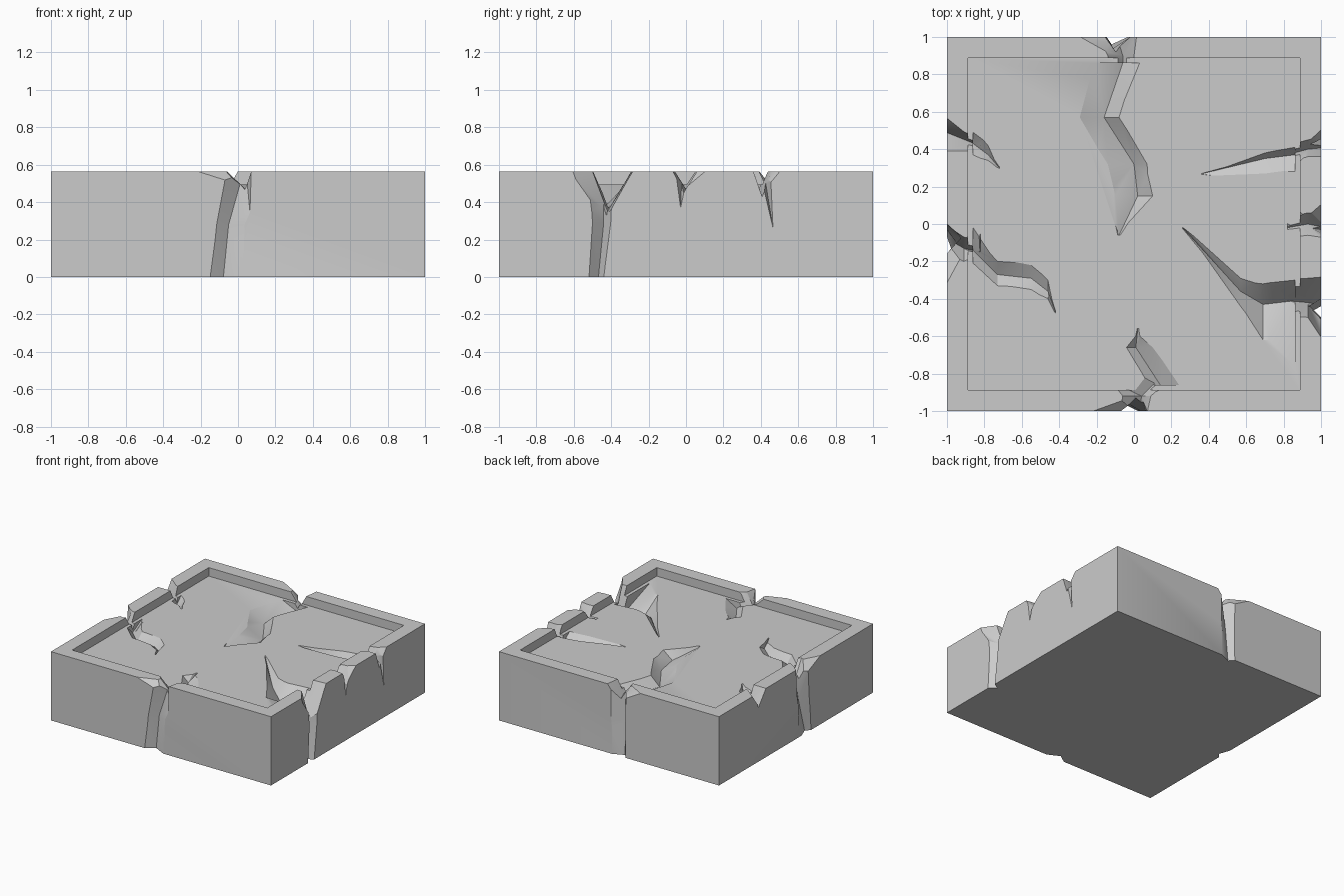
import bpy, bmesh

if "Cube" in bpy.data.objects:
    bpy.data.objects.remove(bpy.data.objects["Cube"])

TOP, FLOOR, INNER = 0.565, 0.495, 0.84

# Square slab with a sunken panel inside a raised rim
bm = bmesh.new()
bmesh.ops.create_cube(bm, size=2)
for v in bm.verts:
    v.co.z = TOP if v.co.z > 0 else 0
top = max(bm.faces, key=lambda f: f.calc_center_median().z)
bmesh.ops.inset_region(bm, faces=[top], thickness=1 - INNER)
panel = bmesh.ops.extrude_face_region(bm, geom=[top])["geom"]
bm.faces.remove(top)
for v in [g for g in panel if isinstance(g, bmesh.types.BMVert)]:
    v.co.z = FLOOR
bmesh.ops.recalc_face_normals(bm, faces=bm.faces)
mesh = bpy.data.meshes.new("cracked_slab")
bm.to_mesh(mesh)
bm.free()
slab = bpy.data.objects.new("cracked_slab", mesh)
bpy.context.collection.objects.link(slab)


def cut(sections):
    """Loft three-point sections into a wedge and subtract it from the slab."""
    bm = bmesh.new()
    rings = [[bm.verts.new(p) for p in s] for s in sections]
    bm.faces.new(rings[0])
    bm.faces.new(rings[-1])
    for r, q in zip(rings, rings[1:]):
        for i in range(3):
            j = (i + 1) % 3
            bm.faces.new((r[i], r[j], q[j], q[i]))
    bmesh.ops.triangulate(bm, faces=bm.faces)
    bmesh.ops.recalc_face_normals(bm, faces=bm.faces)
    me = bpy.data.meshes.new("crack_cutter")
    bm.to_mesh(me)
    bm.free()
    cutter = bpy.data.objects.new("crack_cutter", me)
    cutter.hide_render = True
    bpy.context.collection.objects.link(cutter)
    mod = slab.modifiers.new("crack", "BOOLEAN")
    mod.operation, mod.solver, mod.object = "DIFFERENCE", "EXACT", cutter
    bpy.context.view_layer.objects.active = slab
    bpy.ops.object.modifier_apply(modifier=mod.name)
    bpy.data.objects.remove(cutter)


def crack(run, surf, *secs):
    """V groove along an axis: (position, low edge, valley, high edge, valley z)."""
    out = []
    for t, a, v, b, z in secs:
        zt = surf + 0.03
        k = (zt - z) / (surf - z) if surf - z > 0.03 else 1.3
        pts = [(v + (a - v) * k, zt), (v + (b - v) * k, zt), (v, z)]
        out.append([(t, w, h) if run == "x" else (w, t, h) for w, h in pts])
    cut(out)


def groove(side, sign, *secs):
    """Upright V groove in an outer wall: (z, low edge, valley, high edge, depth)."""
    out = []
    for z, a, v, b, d in secs:
        pts = [(a, 1.02), (b, 1.02), (v, 1 - d)]
        out.append([(sign * n, w, z) if side == "x" else (w, sign * n, z)
                    for w, n in pts])
    cut(out)


# Gaps broken through the rim
crack("y", TOP, (1.03, -.34, -.1, .01, .43), (.9, -.14, -.06, .0, .46), (.82, -.26, -.06, .13, .46))
crack("y", TOP, (-1.03, -.3, .03, .07, .46), (-.92, -.06, .04, .09, .47), (-.82, -.1, .14, .3, .46))
crack("x", TOP, (-1.03, .4, .5, .59, .44), (-.88, .39, .44, .48, .46), (-.82, .34, .42, .52, .46))
crack("x", TOP, (-1.03, -.37, -.06, .01, .43), (-.91, -.2, -.13, -.07, .45), (-.82, -.17, -.15, .11, .45))
crack("x", TOP, (1.03, -.64, -.44, -.28, .28), (.93, -.5, -.42, -.29, .35), (.82, -.5, -.41, -.3, .37))
crack("x", TOP, (1.03, -.08, -.02, .13, .44), (.93, -.06, .0, .06, .47), (.82, -.07, -.02, .12, .48))
crack("x", TOP, (1.03, .36, .41, .53, .42), (.93, .36, .4, .45, .45), (.82, .28, .37, .42, .45))

# Cracks wandering over the panel
crack("y", FLOOR, (.86, -.2, -.06, .03, .43), (.57, -.29, -.16, -.08, .42),
      (.32, -.14, .0, .07, .42), (.15, -.1, .02, .1, .43), (-.06, -.1, -.08, -.06, .485))
crack("x", FLOOR, (.26, -.04, -.02, -.01, .488), (.57, -.44, -.36, -.29, .44),
      (.69, -.62, -.43, -.32, .38), (.86, -.76, -.41, -.3, .37))
crack("x", FLOOR, (.36, .26, .268, .275, .488), (.7, .27, .35, .38, .45), (.86, .28, .37, .41, .43))
crack("x", FLOOR, (-.86, -.21, -.14, -.02, .43), (-.73, -.33, -.27, -.2, .44),
      (-.55, -.35, -.29, -.22, .45), (-.46, -.4, -.36, -.3, .46), (-.42, -.49, -.47, -.45, .485))
crack("x", FLOOR, (-.86, .37, .43, .49, .44), (-.78, .34, .37, .42, .46), (-.72, .29, .3, .32, .487))
crack("y", FLOOR, (-.86, .08, .14, .24, .44), (-.66, -.04, .01, .1, .45), (-.56, .01, .02, .04, .487))

# Splits running down the outer walls
groove("y", 1, (-.02, -.17, -.12, .02, .04), (.28, -.16, -.11, .01, .06), (.6, -.17, -.09, .01, .09))
groove("y", -1, (-.02, -.18, -.08, .06, .05), (.28, -.14, -.05, .07, .05), (.6, -.08, .04, .08, .08))
groove("x", -1, (-.02, -.22, -.16, -.02, .03), (.28, -.2, -.1, .0, .05), (.6, -.18, -.07, .02, .08))
groove("x", 1, (-.02, -.54, -.47, -.43, .05), (.29, -.52, -.44, -.39, .06), (.6, -.56, -.44, -.34, .08))
groove("x", 1, (.34, -.035, -.03, -.025, -.01), (.6, -.07, -.02, .03, .08))
groove("x", 1, (.22, .468, .472, .476, -.01), (.6, .38, .41, .46, .08))

bpy.ops.object.select_all(action="DESELECT")
slab.select_set(True)
bpy.context.view_layer.objects.active = slab
bpy.ops.object.shade_smooth_by_angle(angle=0.5)
